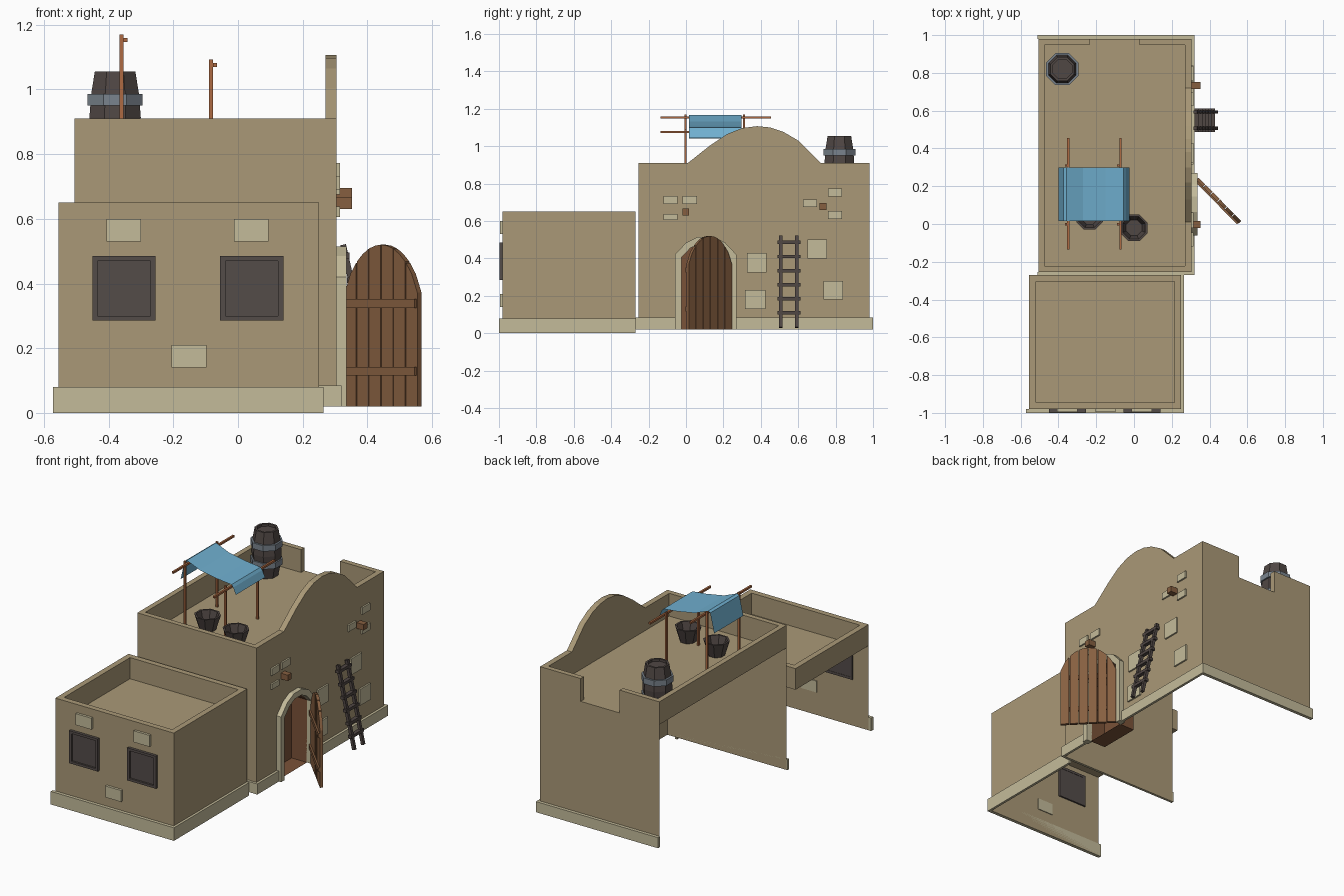
import bpy, bmesh, math
from mathutils import Vector, Matrix

if "Cube" in bpy.data.objects:
    bpy.data.objects.remove(bpy.data.objects["Cube"])


def mat(name, r, g, b):
    m = bpy.data.materials.new(name)
    lin = [((c / 255 + 0.055) / 1.055) ** 2.4 for c in (r, g, b)]
    m.diffuse_color = (*lin, 1)
    m.use_nodes = True
    m.node_tree.nodes["Principled BSDF"].inputs["Base Color"].default_value = m.diffuse_color
    return m


PLASTER = mat("sand plaster", 170, 153, 119)
STONE = mat("pale stone", 196, 187, 154)
DARK = mat("window dark", 84, 76, 73)
DOOR = mat("door wood", 134, 95, 64)
RECESS = mat("doorway brown", 122, 82, 56)
POLE = mat("orange wood", 174, 106, 66)
STAVE = mat("dark staves", 80, 71, 68)
IRON = mat("grey iron", 122, 132, 141)
CLOTH = mat("blue cloth", 112, 176, 208)


def mesh(name, verts, faces, m, matrix=None):
    bm = bmesh.new()
    vs = [bm.verts.new(v) for v in verts]
    for f in faces:
        bm.faces.new([vs[i] for i in f])
    bmesh.ops.recalc_face_normals(bm, faces=bm.faces)
    me = bpy.data.meshes.new(name)
    bm.to_mesh(me)
    bm.free()
    me.materials.append(m)
    ob = bpy.data.objects.new(name, me)
    bpy.context.collection.objects.link(ob)
    if matrix:
        ob.matrix_world = matrix
    return ob


def at(axis, p, d):
    return (d, p[0], p[1]) if axis == 'x' else (p[0], d, p[1]) if axis == 'y' else (p[0], p[1], d)


def prism(name, pts, axis, a, b, m, matrix=None):
    n = len(pts)
    faces = [range(n), range(n, 2 * n)] + [(i, (i + 1) % n, n + (i + 1) % n, n + i) for i in range(n)]
    return mesh(name, [at(axis, p, d) for d in (a, b) for p in pts], faces, m, matrix)


def box(name, x0, x1, y0, y1, z0, z1, m, matrix=None):
    return prism(name, [(x0, y0), (x1, y0), (x1, y1), (x0, y1)], 'z', z0, z1, m, matrix)


def sheet(name, pts, axis, d, m):
    mesh(name, [at(axis, p, d) for p in pts], [range(len(pts))], m)


def rect(a0, a1, b0, b1):
    return [(a0, b0), (a1, b0), (a1, b1), (a0, b1)]


def bar(name, p, q, w, m):
    p, q = Vector(p), Vector(q)
    mt = Matrix.Translation(p) @ (q - p).to_track_quat('Z', 'Y').to_matrix().to_4x4()
    box(name, -w, w, -w, w, 0, (q - p).length, m, mt)


def lathe(name, prof, cx, cy, m, n=8):
    verts, k = [], len(prof)
    for r, z in prof:
        for i in range(n):
            a = (i + 0.5) * math.tau / n
            verts.append((cx + r * math.cos(a), cy + r * math.sin(a), z))
    faces = [(j * n + i, j * n + (i + 1) % n, (j + 1) * n + (i + 1) % n, (j + 1) * n + i)
             for j in range(k - 1) for i in range(n)]
    return mesh(name, verts, faces + [range(n), range((k - 1) * n, k * n)], m)


def arch(half, shoulder, mid, top):
    c = 0.105
    return [(c - half, .02), (c - half, shoulder), (c - half * .63, mid), (c - half * .25, top),
            (c + half * .25, top), (c + half * .63, mid), (c + half, shoulder), (c + half, .02)]


# Small block: open on the left and at the back
sheet("small_front_wall", rect(-.555, .25, 0, .52), 'y', -.98, PLASTER)
sheet("small_right_wall", rect(-.98, -.27, 0, .52), 'x', .25, PLASTER)
sheet("small_roof", rect(-.555, .25, -.98, -.27), 'z', .52, PLASTER)
for x in (-.555, .215):
    box("small_side_parapet", x, x + .035, -.98, -.27, .52, .65, PLASTER)
for y in (-.98, -.305):
    box("small_end_parapet", -.52, .215, y, y + .035, .52, .65, PLASTER)
box("small_front_plinth", -.572, .265, -1, -.98, 0, .08, STONE)
box("small_right_plinth", .25, .265, -.98, -.27, 0, .08, STONE)

# Large block: open on the left, with an arched doorway on the right
outer, inner = arch(.165, .42, .485, .515), arch(.13, .405, .455, .48)
R = .77
sheet("large_front_wall", rect(-.505, .305, .02, R), 'y', -.255, PLASTER)
sheet("large_back_wall", rect(-.505, .305, .02, R), 'y', .98, PLASTER)
sheet("large_right_wall", [(-.255, .02)] + inner + [(.98, .02), (.98, R), (-.255, R)], 'x', .305, PLASTER)
sheet("large_roof", rect(-.505, .305, -.255, .98), 'z', R, PLASTER)
hump = [(.01, .91), (.13, 1.005), (.22, 1.065), (.3, 1.097), (.38, 1.107), (.45, 1.1),
        (.52, 1.077), (.6, 1.03), (.66, .97), (.72, .91)]
prism("curved_parapet", [(-.255, R), (-.255, .91)] + hump + [(.98, .91), (.98, R)], 'x', .27, .305, PLASTER)
box("left_parapet", -.505, -.473, -.255, .98, R, .91, PLASTER)
box("front_parapet", -.473, .27, -.255, -.223, R, .91, PLASTER)
box("back_parapet_left", -.473, -.235, .948, .98, R, .91, PLASTER)
box("back_parapet_right", .03, .27, .948, .98, R, .91, PLASTER)
box("large_front_plinth", -.51, .32, -.27, -.255, .02, .085, STONE)
box("large_back_plinth", -.51, .32, .98, 1, .02, .085, STONE)
for y0, y1 in ((-.255, -.06), (.27, .98)):
    box("large_right_plinth", .305, .32, y0, y1, .02, .085, STONE)

# Doorway frame and recess
prism("door_frame", outer + inner[::-1], 'x', .295, .335, STONE)
n = len(inner)
mesh("door_recess", [at('x', p, d) for d in (.304, .2) for p in inner],
     [range(n, 2 * n)] + [(i, (i + 1) % n, n + (i + 1) % n, n + i) for i in range(n)], RECESS)

# Open plank door
hinge = Matrix.Translation((.335, .24, 0)) @ Matrix.Rotation(math.atan2(-.235, .23), 4, 'Z')
L, N = .325, 6


def door_top(s):
    return .36 + .16 * max(0, 1 - (2 * s / L - 1) ** 2) ** .7


for i in range(N):
    a, b = i * L / N + .002, (i + 1) * L / N - .002
    tops = [(s, door_top(s)) for s in (b, (a + b) / 2, a)]
    prism("door_plank", [(a, .02), (b, .02)] + tops, 'y', -.009, .009, DOOR, hinge)
for z in (.115, .325):
    box("door_strap", .005, L - .005, -.019, -.009, z, z + .027, DOOR, hinge)

# Windows: dark pane with a raised border
for x in (-.45, -.055):
    o, i = rect(x, x + .195, .285, .485), rect(x + .016, x + .179, .3, .47)
    box("window_pane", x + .01, x + .185, -.986, -.972, .295, .475, DARK)
    mesh("window_frame", [at('y', p, d) for d in (-.997, -.97) for p in o + i],
         [f for k in range(4) for j in [(k + 1) % 4] for f in
          [(k, j, 4 + j, 4 + k), (8 + k, 8 + j, 12 + j, 12 + k),
           (k, j, 8 + j, 8 + k), (4 + k, 4 + j, 12 + j, 12 + k)]], DARK)

# Exposed stones on the front and right walls
for x, z in ((-.407, .53), (-.012, .53), (-.205, .14)):
    box("front_stone", x, x + .107, -.995, -.975, z, z + .07, STONE)
for y, z, w, h in ((-.12, .69, .075, .043), (-.02, .69, .08, .043), (-.12, .605, .075, .033),
                   (.625, .675, .075, .04), (.76, .73, .075, .043), (.76, .61, .075, .043),
                   (.65, .4, .105, .1), (.325, .325, .105, .105), (.315, .13, .11, .1), (.735, .18, .105, .1)):
    box("right_stone", .298, .315, y, y + w, z, z + h, STONE)

# Beam ends
for y, z in ((-.02, .63), (.715, .66)):
    box("beam_end", .29, .352, y, y + .037, z, z + .036, DOOR)

# Leaning ladder
for y in (.507, .593):
    bar("ladder_rail", (.435, y, .03), (.325, y, .52), .009, STAVE)
for z in (.11, .185, .26, .335, .41, .487):
    x = .435 - .11 * (z - .03) / .49
    box("ladder_rung", x - .012, x + .012, .488, .612, z - .009, z + .009, STAVE)

# Barrel with two hoops
lathe("barrel", [(.066, R), (.08, .84), (.086, .913), (.08, .985), (.068, 1.055), (.055, 1.055), (.055, 1.04)],
      -.38, .82, STAVE)
for z in (.84, .95):
    lathe("barrel_hoop", [(.08, z), (.092, z), (.092, z + .036), (.08, z + .036)], -.38, .82, IRON)

# Open buckets
for x, y in ((-.235, .04), (0, -.02)):
    lathe("bucket", [(.048, R), (.076, .86), (.064, .86), (.045, .79)], x, y, STAVE)

# Awning poles and cloth
for x, h in ((-.36, 1.17), (-.083, 1.093)):
    for y in (-.002, .31):
        bar("awning_post", (x, y, R), (x, y, h), .006, POLE)
    bar("awning_rail", (x + .012, -.135, h - .017), (x + .012, .455, h - .017), .006, POLE)
curve = [(-.4, 1.042), (-.373, 1.16), (-.358, 1.168), (-.27, 1.132), (-.15, 1.11), (-.055, 1.1),
         (-.043, 1.085), (-.025, 1.045)]
k = len(curve)
mesh("awning_cloth", [at('y', p, d) for d in (.015, .298) for p in curve],
     [(i, i + 1, k + i + 1, k + i) for i in range(k - 1)], CLOTH)
